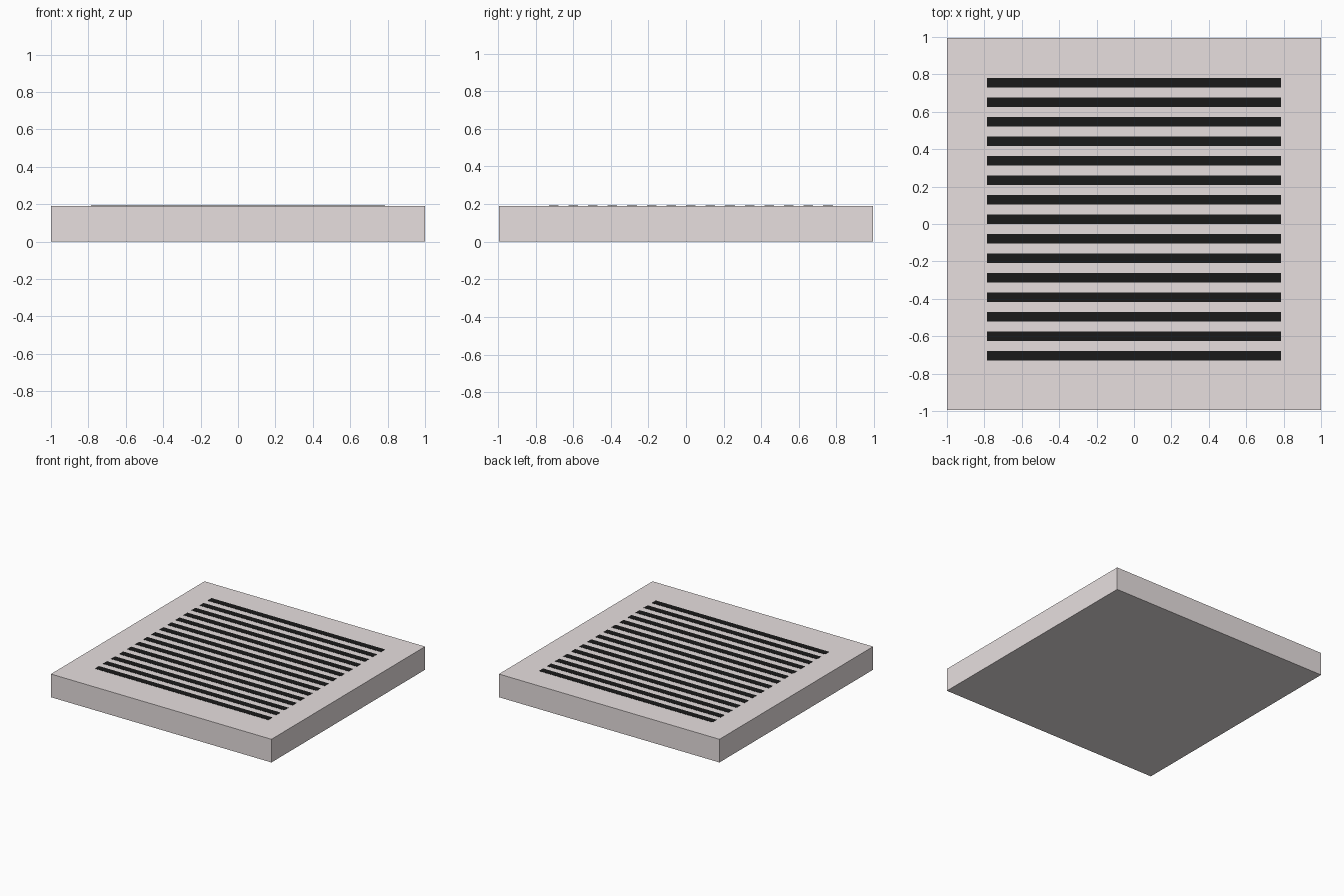
import bpy

if "Cube" in bpy.data.objects:
    bpy.data.objects.remove(bpy.data.objects["Cube"])


def material(name, colour):
    m = bpy.data.materials.new(name)
    m.diffuse_color = (*colour, 1)
    m.use_nodes = True
    m.node_tree.nodes["Principled BSDF"].inputs["Base Color"].default_value = m.diffuse_color
    return m


def box(name, centre, size, mat):
    bpy.ops.mesh.primitive_cube_add(size=1, location=centre)
    o = bpy.context.object
    o.name = name
    o.scale = size
    bpy.ops.object.transform_apply(location=False, rotation=False, scale=True)
    o.data.materials.append(mat)
    return o


HEIGHT = 0.19
casing_mat = material("pale_casing", (0.80, 0.74, 0.74))
slot_mat = material("dark_slot", (0.01, 0.01, 0.01))

# Square casing
box("vent_casing", (0, 0, HEIGHT / 2), (2, 1.99, HEIGHT), casing_mat)

# Dark vent strips, lying just on the top face
for i in range(15):
    y = -0.704 + i * 0.1042
    box(f"vent_strip_{i + 1}", (0, y, HEIGHT - 0.004), (1.572, 0.051, 0.012), slot_mat)
